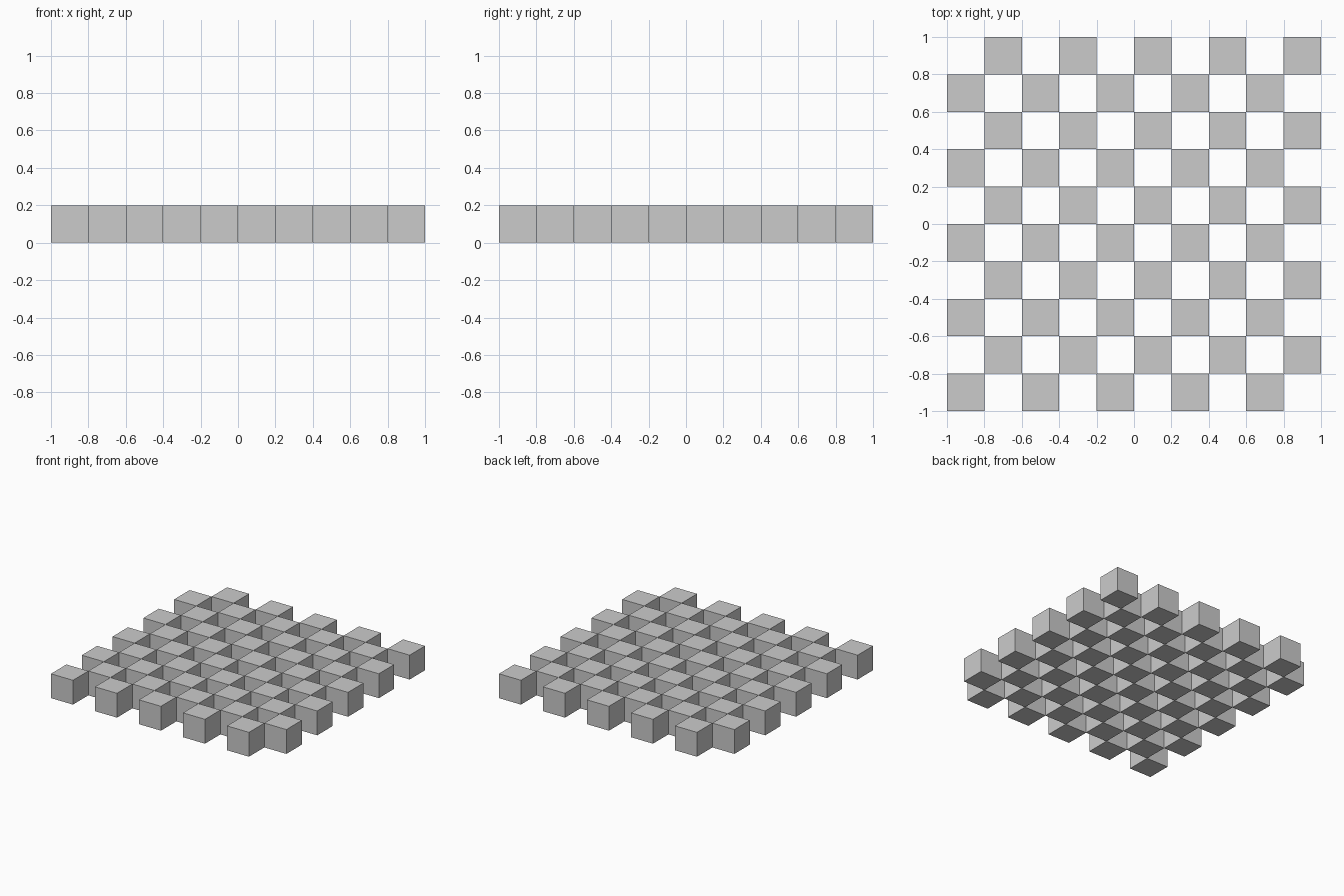
import bpy
import bmesh
from mathutils import Matrix

if "Cube" in bpy.data.objects:
    bpy.data.objects.remove(bpy.data.objects["Cube"])

CELLS = 10
SIZE = 0.2

# Checkerboard of separate cubes: every cell whose column + row is even
bm = bmesh.new()
for col in range(CELLS):
    for row in range(CELLS):
        if (col + row) % 2 == 0:
            x = (col + 0.5) * SIZE - 1
            y = (row + 0.5) * SIZE - 1
            bmesh.ops.create_cube(bm, size=SIZE, matrix=Matrix.Translation((x, y, SIZE / 2)))

mesh = bpy.data.meshes.new("checker_cubes")
bm.to_mesh(mesh)
bm.free()
bpy.context.collection.objects.link(bpy.data.objects.new("checker_cubes", mesh))
